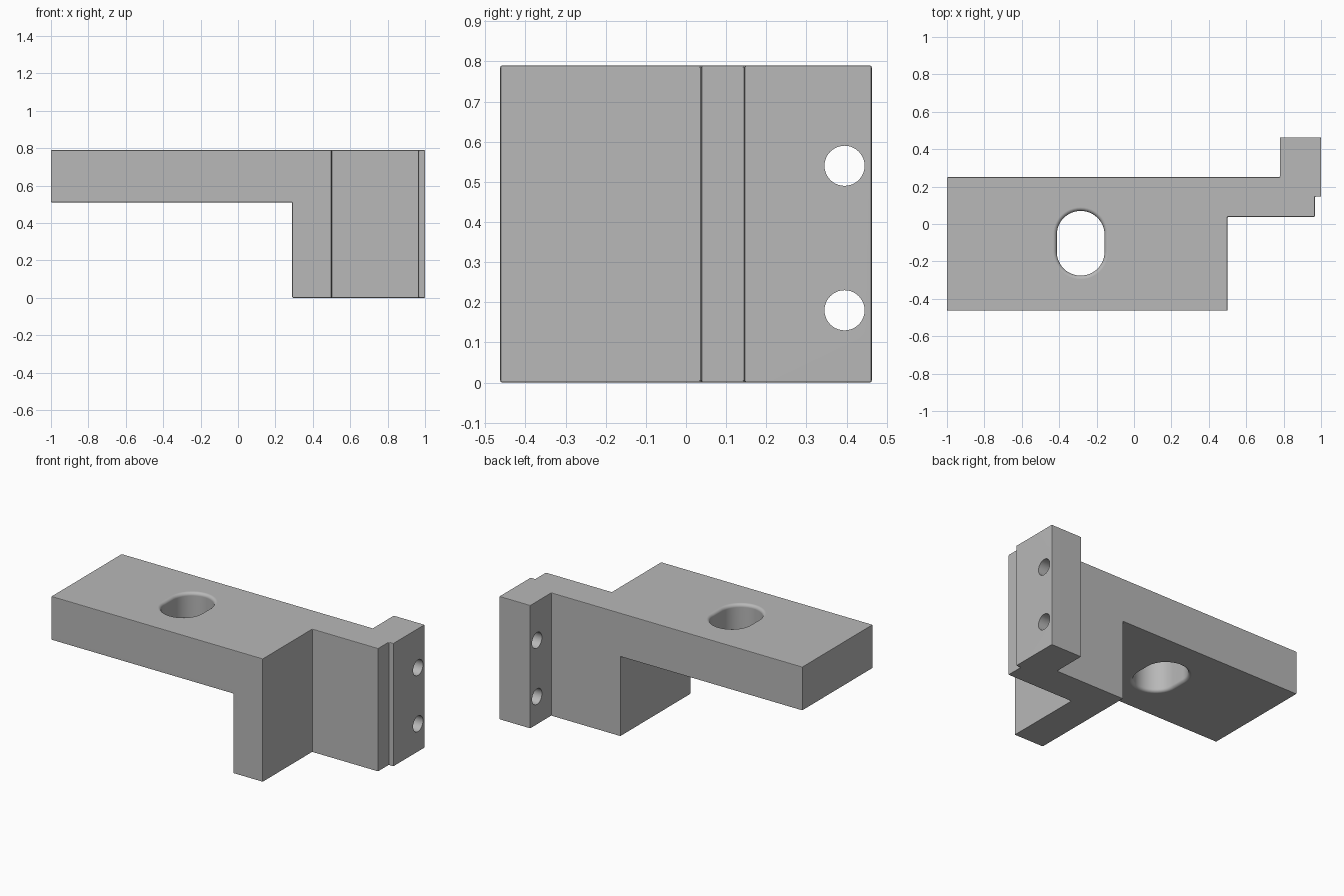
import bpy, bmesh
from math import cos, sin, pi, radians
from mathutils import Vector

cube = bpy.data.objects.get("Cube")
if cube:
    bpy.data.objects.remove(cube)

HEIGHT = 0.79
ARM_BOTTOM = 0.51

grey = bpy.data.materials.new("plain_grey")
grey.use_nodes = True
colour = (0.48, 0.48, 0.48, 1)
grey.diffuse_color = colour
grey.node_tree.nodes["Principled BSDF"].inputs["Base Color"].default_value = colour


def loft(name, rings):
    """Closed solid through a list of matching point rings."""
    bm = bmesh.new()
    loops = [[bm.verts.new(p) for p in ring] for ring in rings]
    n = len(loops[0])
    for a, b in zip(loops, loops[1:]):
        for i in range(n):
            j = (i + 1) % n
            bm.faces.new((a[i], a[j], b[j], b[i]))
    bm.faces.new(loops[0][::-1])
    bm.faces.new(loops[-1])
    bmesh.ops.recalc_face_normals(bm, faces=bm.faces)
    mesh = bpy.data.meshes.new(name)
    bm.to_mesh(mesh)
    bm.free()
    mesh.materials.append(grey)
    obj = bpy.data.objects.new(name, mesh)
    bpy.context.collection.objects.link(obj)
    return obj


def apply(obj, kind, **settings):
    mod = obj.modifiers.new(kind.lower(), kind)
    for key, value in settings.items():
        setattr(mod, key, value)
    bpy.context.view_layer.objects.active = obj
    bpy.ops.object.modifier_apply(modifier=mod.name)


def cut(obj, cutter):
    cutter.hide_render = True
    apply(obj, "BOOLEAN", object=cutter, operation="DIFFERENCE", solver="EXACT")
    bpy.data.objects.remove(cutter)


# Bracket outline seen from above, raised to full height
outline = [(-1, -0.463), (0.5, -0.463), (0.5, 0.038), (0.967, 0.038),
           (0.967, 0.146), (1, 0.146), (1, 0.463), (0.78, 0.463),
           (0.78, 0.25), (-1, 0.25)]
bracket = loft("bracket", [[(x, y, z) for x, y in outline] for z in (0, HEIGHT)])

# Space below the arm
corners = [(-1.2, -0.7), (0.29, -0.7), (0.29, 0.7), (-1.2, 0.7)]
cut(bracket, loft("undercut", [[(x, y, z) for x, y in corners]
                               for z in (-0.2, ARM_BOTTOM)]))

# Slightly softened edges
apply(bracket, "BEVEL", width=0.005, segments=2, limit_method="ANGLE",
      angle_limit=radians(30))


def slot_ring(radius, z):
    centre, half, steps = Vector((-0.285, -0.103, z)), 0.045, 24
    ring = []
    for side, start in ((1, 0), (-1, pi)):
        for i in range(steps + 1):
            a = start + pi * i / steps
            ring.append(centre + Vector((radius * cos(a),
                                         side * half + radius * sin(a), 0)))
    return ring


# Oblong slot with rounded rims at both ends
R, FILLET, STEPS = 0.128, 0.02, 6
lower = [(R + FILLET * (1 - sin(pi / 2 * i / STEPS)),
          FILLET * (1 - cos(pi / 2 * i / STEPS))) for i in range(STEPS + 1)]
levels = [(R + FILLET, ARM_BOTTOM - 0.05)]
levels += [(r, ARM_BOTTOM + h) for r, h in lower]
levels += [(r, HEIGHT - h) for r, h in reversed(lower)]
levels += [(R + FILLET, HEIGHT + 0.05)]
cut(bracket, loft("slot_cutter", [slot_ring(r, z) for r, z in levels]))

# Two screw holes through the end flange
for z in (0.18, 0.54):
    cut(bracket, loft("hole_cutter", [
        [(x, 0.395 + 0.05 * cos(2 * pi * i / 40), z + 0.05 * sin(2 * pi * i / 40))
         for i in range(40)] for x in (0.7, 1.1)]))

# Smooth round surfaces, flat faces kept flat
bpy.ops.object.select_all(action="DESELECT")
bracket.select_set(True)
bpy.context.view_layer.objects.active = bracket
bpy.ops.object.shade_smooth_by_angle(angle=radians(30))
weighted = bracket.modifiers.new("weighted_normals", "WEIGHTED_NORMAL")
weighted.keep_sharp = True
